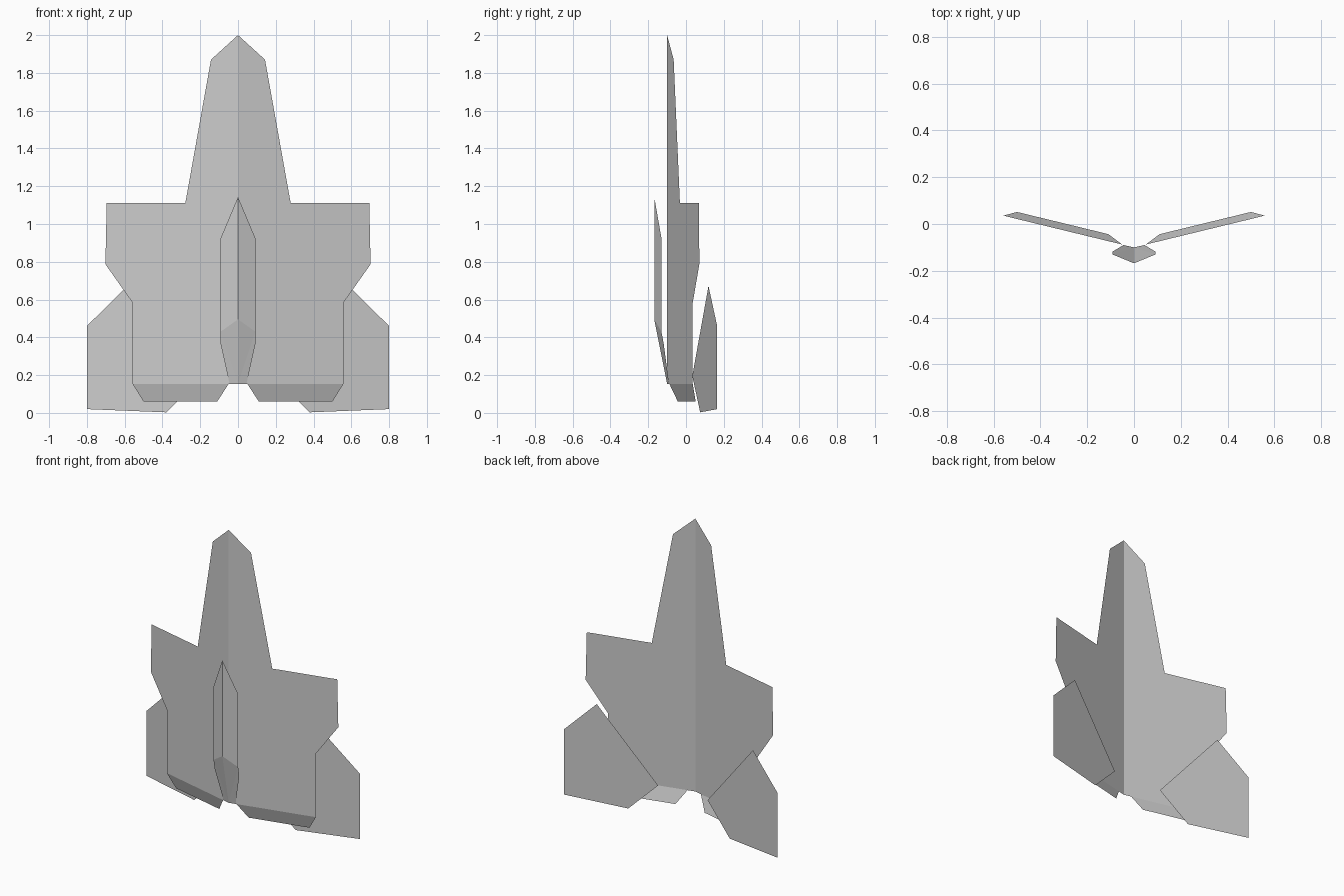
import bpy

if "Cube" in bpy.data.objects:
    bpy.data.objects.remove(bpy.data.objects["Cube"])


def sheet(name, verts, faces):
    """Thin flat-faced right half, mirrored across x = 0."""
    me = bpy.data.meshes.new(name)
    me.from_pydata(verts, [], faces)
    me.update()
    ob = bpy.data.objects.new(name, me)
    bpy.context.collection.objects.link(ob)
    mod = ob.modifiers.new("mirror", "MIRROR")
    mod.use_clip = True
    mod.merge_threshold = 0.0005
    return ob


def panel(name, outline, y_at):
    """One planar panel from an (x, z) outline and a y slope."""
    sheet(name, [(x, y_at(x), z) for x, z in outline], [range(len(outline))])


def hull_y(x):
    return -0.10 + 0.243 * x


def fin_y(x):
    return 0.165 - 0.214 * (0.80 - x)


# V-folded hull with nose and wings
panel("hull_wings", [(0, .153), (.558, .153), (.558, .583), (.702, .787),
                     (.695, 1.11), (.279, 1.11), (.143, 1.87), (0, 2.0)], hull_y)

# Rear tail fins behind the wings
panel("tail_fin", [(.185, .195), (.38, .003), (.80, .02), (.80, .46),
                   (.585, .672)], fin_y)

# Trailing flaps, bent backwards from the hull's lower edge
flap = [(.05, .153, 0), (.11, .06, .03), (.50, .06, .03), (.558, .153, 0)]
sheet("rear_flap", [(x, hull_y(x) + dy, z) for x, z, dy in flap], [range(4)])

# Ridged pod on the front, tapering into the hull at the bottom
pod = [(0, -.168, 1.143), (0, -.168, .495), (.092, -.13, .43), (.092, -.13, .925),
       (.092, -.118, .365), (.045, -.09, .155), (0, -.10, .155)]
sheet("front_pod", pod, [(0, 1, 2, 3), (1, 6, 2), (6, 5, 4, 2)])
